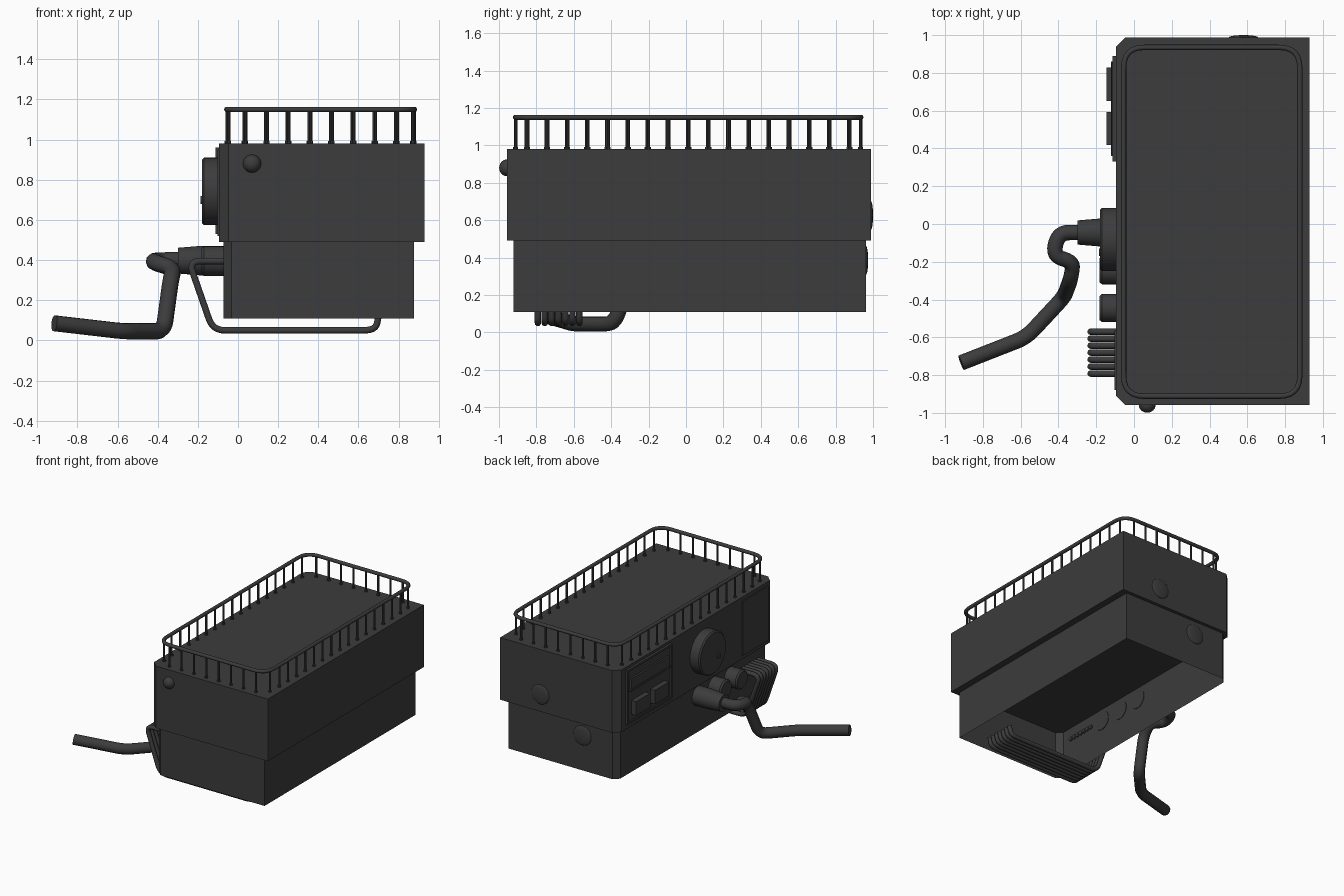
import bpy, bmesh, math
from mathutils import Vector

cube = bpy.data.objects.get("Cube")
if cube:
    bpy.data.objects.remove(cube, do_unlink=True)

dark = bpy.data.materials.new("dark_grey")
dark.use_nodes = True
COLOUR = (0.045, 0.045, 0.045, 1)
dark.diffuse_color = COLOUR
dark.node_tree.nodes["Principled BSDF"].inputs["Base Color"].default_value = COLOUR


def finish(ob, smooth=False):
    ob.data.materials.append(dark)
    if smooth:
        bpy.ops.object.select_all(action='DESELECT')
        ob.select_set(True)
        bpy.context.view_layer.objects.active = ob
        bpy.ops.object.shade_smooth_by_angle(angle=math.radians(35))
    return ob


def from_bmesh(name, bm, smooth=False):
    bmesh.ops.recalc_face_normals(bm, faces=bm.faces)
    me = bpy.data.meshes.new(name)
    bm.to_mesh(me)
    bm.free()
    ob = bpy.data.objects.new(name, me)
    bpy.context.collection.objects.link(ob)
    return finish(ob, smooth)


def box(name, x, y, z):
    bm = bmesh.new()
    bmesh.ops.create_cube(bm, size=1)
    for v in bm.verts:
        v.co = [(r[0] + r[1]) / 2 + c * (r[1] - r[0]) for r, c in zip((x, y, z), v.co)]
    return from_bmesh(name, bm)


def case(name, x0, x1, y0, y1, z0, z1, cut, open_bottom=False):
    """Box whose two upright edges on the control side are chamfered."""
    outline = [(x1, y0), (x1, y1), (x0 + cut, y1), (x0, y1 - cut),
               (x0, y0 + cut), (x0 + cut, y0)]
    bm = bmesh.new()
    low = [bm.verts.new((x, y, z0)) for x, y in outline]
    high = [bm.verts.new((x, y, z1)) for x, y in outline]
    for i in range(len(low)):
        j = (i + 1) % len(low)
        bm.faces.new((low[i], low[j], high[j], high[i]))
    if open_bottom:
        # Only the walls: the underside is hollow
        return from_bmesh(name, bm)
    bm.faces.new(high)
    bm.faces.new(low)
    return from_bmesh(name, bm)


def turned(name, profile, y, z, sides=32):
    """Solid of (x, radius) rings around an axis along x."""
    bm = bmesh.new()
    rings = [[bm.verts.new((x, y + r * math.cos(t * math.tau / sides),
                            z + r * math.sin(t * math.tau / sides)))
              for t in range(sides)] for x, r in profile]
    for a, b in zip(rings, rings[1:]):
        for i in range(sides):
            j = (i + 1) % sides
            bm.faces.new((a[i], a[j], b[j], b[i]))
    bm.faces.new(rings[0])
    bm.faces.new(rings[-1])
    return from_bmesh(name, bm, True)


def dome(name, centre, radius, depth):
    bm = bmesh.new()
    bmesh.ops.create_uvsphere(bm, u_segments=24, v_segments=12, radius=1)
    for v in bm.verts:
        v.co = Vector(centre) + Vector((v.co.x * radius, v.co.y * depth, v.co.z * radius))
    return from_bmesh(name, bm, True)


def rounded(points, bend, closed=False, steps=6):
    """Replace each corner of a path by a short curve."""
    pts = [Vector(p) for p in points]
    n, out = len(pts), []
    for i, p in enumerate(pts):
        if not closed and i in (0, n - 1):
            out.append(p)
            continue
        before, after = pts[i - 1] - p, pts[(i + 1) % n] - p
        a = p + before.normalized() * min(bend, before.length * .48)
        b = p + after.normalized() * min(bend, after.length * .48)
        for k in range(steps + 1):
            t = k / steps
            out.append(a * (1 - t) ** 2 + p * 2 * t * (1 - t) + b * t * t)
    return out


def tube(name, path, radius, closed=False):
    cu = bpy.data.curves.new(name, 'CURVE')
    cu.dimensions = '3D'
    cu.bevel_depth = radius
    cu.bevel_resolution = 3
    cu.use_fill_caps = True
    sp = cu.splines.new('POLY')
    sp.points.add(len(path) - 1)
    for q, p in zip(sp.points, path):
        q.co = (*p, 1)
    sp.use_cyclic_u = closed
    sp.use_smooth = True
    ob = bpy.data.objects.new(name, cu)
    bpy.context.collection.objects.link(ob)
    return finish(ob)


# Main housing
TOP = 0.98
case("upper_case", -0.095, 0.93, -0.957, 0.988, 0.49, TOP, 0.048)
case("lower_case", -0.072, 0.877, -0.922, 0.962, 0.11, 0.49, 0.04, True)

# Top rail with evenly spaced posts
x0, x1, y0, y1, rail_z = -0.055, 0.878, -0.912, 0.935, 1.15
rail = rounded([(x0, y0, rail_z), (x1, y0, rail_z), (x1, y1, rail_z), (x0, y1, rail_z)],
               0.11, True)
tube("top_rail", rail, 0.014, True)
loop = rail + rail[:1]
total = sum((b - a).length for a, b in zip(loop, loop[1:]))
count, walked, placed = 50, 0, 0
bm = bmesh.new()
for a, b in zip(loop, loop[1:]):
    step = (b - a).length
    while placed < count and (placed + 0.5) * total / count <= walked + step:
        p = a.lerp(b, ((placed + 0.5) * total / count - walked) / step)
        for radius, low, high in ((0.008, TOP, rail_z), (0.012, TOP, TOP + 0.012)):
            made = bmesh.ops.create_cone(bm, cap_ends=True, segments=10, radius1=radius,
                                         radius2=radius, depth=high - low)
            bmesh.ops.translate(bm, verts=made["verts"], vec=(p.x, p.y, (low + high) / 2))
        placed += 1
    walked += step
from_bmesh("rail_posts", bm, True)

# Control panel: backing plate, raised border, display bar, buttons
box("control_plate", (-0.104, -0.09), (0.33, 0.89), (0.53, 0.96))
for i, (y, z) in enumerate([((0.33, 0.345), (0.53, 0.96)), ((0.875, 0.89), (0.53, 0.96)),
                            ((0.33, 0.89), (0.53, 0.545)), ((0.33, 0.89), (0.945, 0.96))]):
    box(f"control_border_{i + 1}", (-0.113, -0.095), y, z)
box("display_bar", (-0.118, -0.1), (0.37, 0.85), (0.80, 0.88))
box("display_shelf", (-0.122, -0.1), (0.36, 0.86), (0.785, 0.80))
for i, y in enumerate((0.505, 0.74)):
    box(f"button_{i + 1}", (-0.145, -0.1), (y - 0.088, y + 0.088), (0.59, 0.70))
box("side_plate", (-0.103, -0.09), (-0.88, -0.56), (0.52, 0.95))

# Round gauge
turned("gauge", [(-0.09, 0.168), (-0.17, 0.168), (-0.18, 0.158)], -0.082, 0.742, 48)
turned("gauge_pin", [(-0.17, 0.02), (-0.186, 0.02)], -0.15, 0.70, 16)

# Lower knobs and spout collar
for i, y in enumerate((-0.245, -0.445)):
    turned(f"knob_{i + 1}", [(-0.068, 0.074), (-0.17, 0.074), (-0.182, 0.064)], y, 0.395)
turned("spout_collar", [(-0.068, 0.074), (-0.18, 0.074), (-0.30, 0.064)], -0.045, 0.397)

# Bent spout pipe
tube("spout_pipe", rounded([(-0.28, -0.045, 0.4), (-0.40, -0.045, 0.4),
                            (-0.43, -0.17, 0.39), (-0.32, -0.20, 0.36),
                            (-0.335, -0.29, 0.30), (-0.37, -0.385, 0.045),
                            (-0.57, -0.60, 0.045), (-0.915, -0.735, 0.085)], 0.06), 0.041)

# Bank of bent wire rods
for i in range(7):
    y = -0.57 - i * 0.037
    tube(f"wire_rod_{i + 1}", rounded([(-0.06, y, 0.395), (-0.245, y, 0.395),
                                       (-0.125, y, 0.05), (0.685, y, 0.05),
                                       (0.70, y, 0.12)], 0.06), 0.017)

# Front knob and rear caps
dome("front_knob", (0.07, -0.957, 0.88), 0.045, 0.042)
dome("rear_cap_upper", (0.58, 0.988, 0.625), 0.077, 0.012)
dome("rear_cap_lower", (0.23, 0.962, 0.385), 0.077, 0.012)
